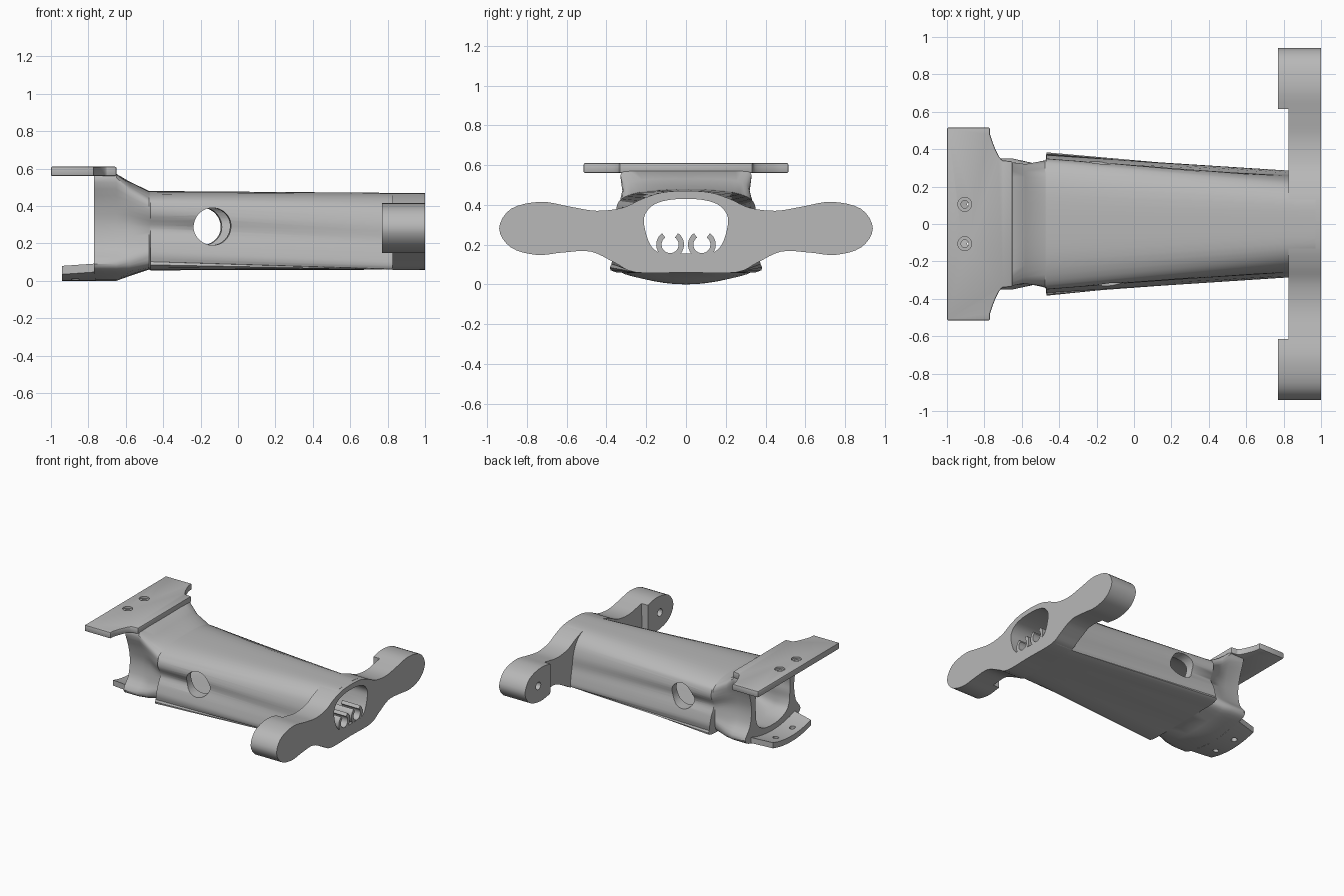
import bpy, bmesh, math
from mathutils import Vector, Matrix

if "Cube" in bpy.data.objects:
    bpy.data.objects.remove(bpy.data.objects["Cube"])

grey = bpy.data.materials.new("plain grey")
grey.use_nodes = True
colour = (0.48, 0.48, 0.48, 1)
grey.diffuse_color = colour
grey.node_tree.nodes["Principled BSDF"].inputs["Base Color"].default_value = colour


def smooth_ring(half, steps=4):
    """Mirror a half outline (top centre to bottom centre) and round it."""
    pts = [Vector(p) for p in half]
    pts += [Vector((-p.x, p.y)) for p in reversed(pts[1:-1])]
    n, out = len(pts), []
    for i in range(n):
        a, b, c, d = (pts[(i + k) % n] for k in (-1, 0, 1, 2))
        for s in range(steps):
            t = s / steps
            out.append(b + (c - a) * t / 2 + (a * 2 - b * 5 + c * 4 - d) * t * t / 2
                       + (b * 3 - a - c * 3 + d) * t ** 3 / 2)
    return out


def make(name, bm):
    bmesh.ops.recalc_face_normals(bm, faces=bm.faces)
    mesh = bpy.data.meshes.new(name)
    bm.to_mesh(mesh)
    bm.free()
    mesh.materials.append(grey)
    ob = bpy.data.objects.new(name, mesh)
    bpy.context.collection.objects.link(ob)
    return ob


def loft(name, rings):
    """Skin a row of equally sized 3D rings and cap both ends."""
    bm = bmesh.new()
    rows = [[bm.verts.new(p) for p in ring] for ring in rings]
    for a, b in zip(rows, rows[1:]):
        for i in range(len(a)):
            j = (i + 1) % len(a)
            bm.faces.new((a[i], a[j], b[j], b[i]))
    bm.faces.new(rows[0])
    bm.faces.new(rows[-1])
    return make(name, bm)


def along_x(name, stations):
    return loft(name, [[(x, p[0], p[1]) for p in ring] for x, ring in stations])


def rod(name, start, end, radius, sides=40):
    a, b = Vector(start), Vector(end)
    bm = bmesh.new()
    turn = (b - a).to_track_quat('Z', 'Y').to_matrix().to_4x4()
    bmesh.ops.create_cone(bm, cap_ends=True, segments=sides, radius1=radius, radius2=radius,
                          depth=(b - a).length, matrix=Matrix.Translation((a + b) / 2) @ turn)
    return make(name, bm)


def cut(ob, cutters):
    for c in cutters:
        mod = ob.modifiers.new("cut", 'BOOLEAN')
        mod.operation, mod.solver, mod.object = 'DIFFERENCE', 'EXACT', c


def finish(ob, angle=35):
    """Bake the modifiers, then smooth all but the sharp edges."""
    deps = bpy.context.evaluated_depsgraph_get()
    ob.data = bpy.data.meshes.new_from_object(ob.evaluated_get(deps))
    ob.modifiers.clear()
    bpy.ops.object.select_all(action='DESELECT')
    ob.select_set(True)
    bpy.context.view_layer.objects.active = ob
    bpy.ops.object.shade_smooth_by_angle(angle=math.radians(angle))


# Outer sections of the hollow arm
flange = smooth_ring([(0, .57), (.25, .57), (.33, .55), (.29, .42), (.27, .3),
                      (.29, .18), (.35, .09), (.27, .04), (0, 0)])
neck = smooth_ring([(0, .53), (.22, .525), (.315, .49), (.305, .4), (.28, .3),
                    (.3, .18), (.335, .1), (.28, .05), (0, .025)])
root = smooth_ring([(0, .48), (.2, .47), (.32, .43), (.34, .36), (.31, .28),
                    (.31, .2), (.31, .13), (.27, .07), (0, .06)])
lobed = smooth_ring([(0, .48), (.2, .47), (.325, .43), (.35, .36), (.315, .28),
                     (.35, .2), (.37, .12), (.35, .06), (0, .06)])
tip = smooth_ring([(0, .47), (.13, .46), (.21, .4), (.25, .31), (.265, .22),
                   (.28, .14), (.28, .07), (.2, .06), (0, .06)])
body = along_x("arm_body", [(-.77, flange), (-.65, flange), (-.58, neck), (-.475, root),
                            (-.468, lobed), (.82, tip), (.97, tip)])

# Cavity and cross hole cutters
mouth = smooth_ring([(0, .5), (.12, .48), (.2, .42), (.22, .34), (.215, .27),
                     (.21, .2), (.18, .14), (.1, .1), (0, .09)])
middle = smooth_ring([(0, .435), (.15, .43), (.25, .39), (.27, .33), (.25, .27),
                      (.26, .2), (.26, .13), (.2, .11), (0, .11)])
opening = smooth_ring([(0, .43), (.1, .422), (.17, .395), (.21, .34), (.205, .27),
                       (.18, .2), (.145, .165), (.1, .155), (0, .155)])
cavity = along_x("cavity_cutter", [(-.8, mouth), (-.65, mouth), (-.45, middle),
                                   (.8, opening), (1.05, opening)])
cross = rod("cross_hole_cutter", (-.12, -.5, .29), (-.21, .5, .29), .1)
cut(body, [cavity, cross])

# Wing plate across the far end, with a thicker boss at each tip
wing_ring = smooth_ring([(0, .47), (.12, .462), (.22, .43), (.32, .385), (.45, .37),
                         (.58, .39), (.73, .415), (.88, .38), (.94, .28), (.88, .185),
                         (.75, .148), (.62, .16), (.48, .165), (.36, .11), (.25, .06), (0, .06)])
wing = along_x("wing_plate", [(.825, wing_ring), (1, wing_ring)])
cut(wing, [cavity])
bosses, drills = [], []
for side, label in ((1, "left"), (-1, "right")):
    ring = [(side * p.x, p.y) for p in wing_ring if p.x > .605]
    boss = along_x(label + "_boss", [(.77, ring), (.83, ring)])
    hole = rod("drill", (.7, side * .77, .28), (.95, side * .77, .28), .03)
    cut(boss, [hole])
    cut(wing, [hole])
    bosses.append(boss)
    drills.append(hole)

# Mounting plate on top, flared with concave corners
flare = [(-.77 + .07 * math.sin(a), .34 + .14 * (1 - math.sin(a)) ** 1.6)
         for a in (k * math.pi / 16 for k in range(9))]
edge = [(-1, .515), (-.77, .515)] + flare + [(-.65, .335)]
plan = edge + [(x, -y) for x, y in reversed(edge)]
plate = loft("mounting_plate", [[(x, y, z) for x, y in plan] for z in (.56, .61)])
bev = plate.modifiers.new("soft edge", 'BEVEL')
bev.width, bev.segments = .008, 2

# Curved tab below the mouth
def tab_ring(x, width):
    ys = [width * k / 8 for k in range(-8, 9)]
    low = [(x, y, .6 * y * y) for y in ys]
    return low + [(x, y, .045 + .6 * y * y) for y in reversed(ys)]

tab = loft("lower_tab", [tab_ring(-.94, .24), tab_ring(-.76, .28)])

# Screw holes with shallow counterbores
for y in (-.105, .105):
    through = rod("screw_cutter", (-.905, y, .5), (-.905, y, .7), .02)
    sink = rod("sink_cutter", (-.905, y, .595), (-.905, y, .7), .037)
    low = rod("tab_cutter", (-.87, y, -.1), (-.87, y, .2), .022)
    cut(plate, [through, sink])
    cut(tab, [low])
    drills += [through, sink, low]

# Two open cable clips inside the far opening
clips = []
for side, label in ((1, "left"), (-1, "right")):
    sweep = [math.radians(125 + 290 * k / 24) for k in range(25)]
    arc = [(side * .08 + r * math.cos(a), .2 + r * math.sin(a))
           for r, angles in ((.07, sweep), (.043, sweep[::-1])) for a in angles]
    clips.append(along_x(label + "_cable_clip", [(.84, arc), (.999, arc)]))

for ob in [body, wing, plate, tab] + bosses + clips:
    finish(ob)
for helper in drills + [cavity, cross]:
    bpy.data.objects.remove(helper)
